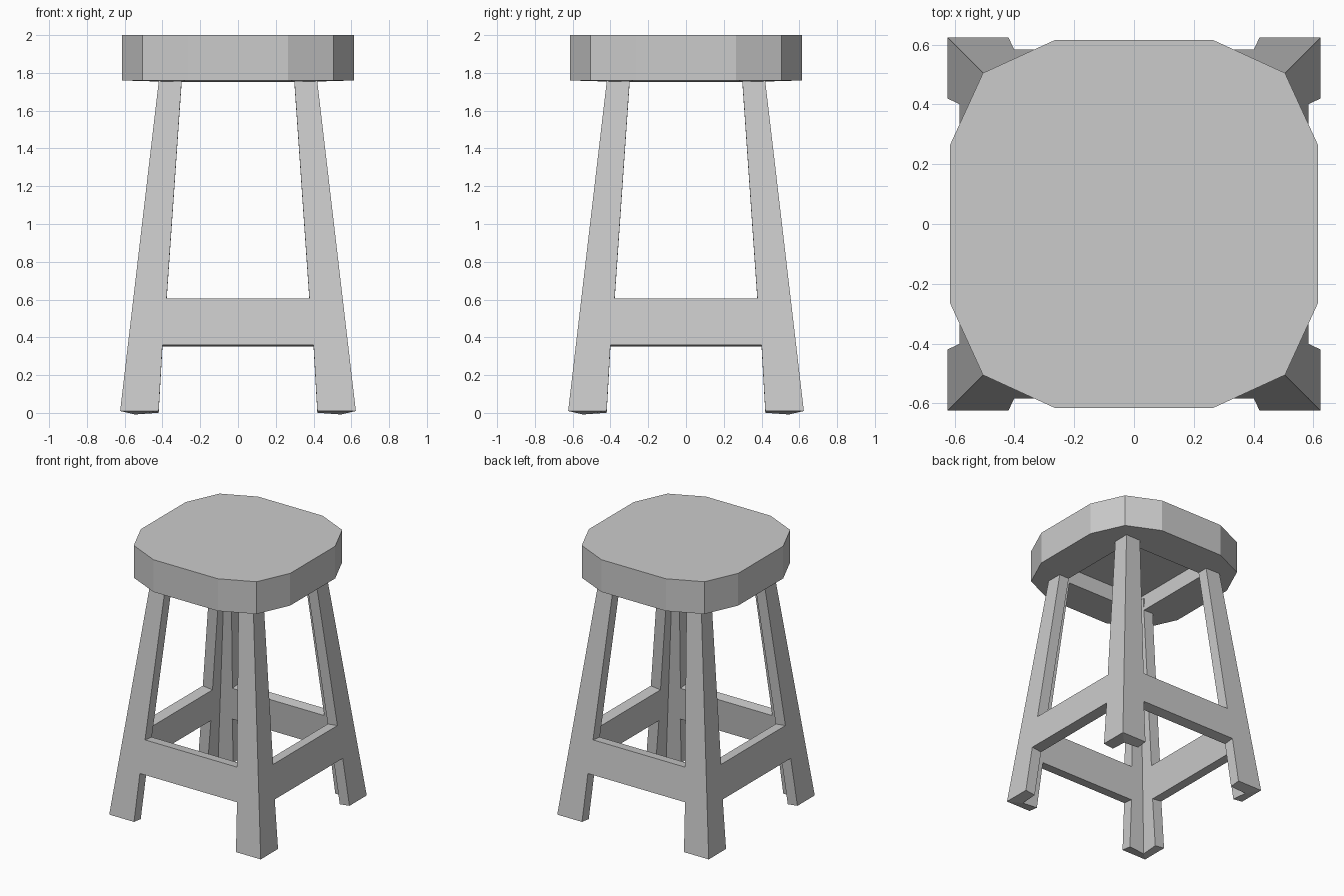
import bpy, bmesh
from mathutils import Matrix, Vector
from math import radians

cube = bpy.data.objects.get("Cube")
if cube:
    bpy.data.objects.remove(cube, do_unlink=True)

# Single plain grey
grey = bpy.data.materials.new("plain_grey")
grey.use_nodes = True
GREY = (0.6, 0.6, 0.6, 1)
grey.diffuse_color = GREY
grey.node_tree.nodes["Principled BSDF"].inputs["Base Color"].default_value = GREY


def make_object(name, bm):
    bmesh.ops.recalc_face_normals(bm, faces=bm.faces)
    mesh = bpy.data.meshes.new(name)
    bm.to_mesh(mesh)
    bm.free()
    mesh.materials.append(grey)
    obj = bpy.data.objects.new(name, mesh)
    bpy.context.collection.objects.link(obj)
    return obj


# Frame: four tapered panels (leg halves plus a rail), thickened inwards
def half_width(z):
    return 0.625 - 0.117 * z


levels = [(0.01, 0.42), (0.36, 0.40), (0.605, 0.378), (1.85, 0.292)]  # height, opening
bm = bmesh.new()
for side in range(4):
    turn = Matrix.Rotation(radians(90 * side), 3, 'Z')
    rows = []
    for z, gap in levels:
        w = half_width(z)
        rows.append([bm.verts.new(turn @ Vector((x, -w, z))) for x in (-w, -gap, gap, w)])
    for i in range(3):
        for j in range(3):
            if j == 1 and i != 1:
                continue  # open space above and below the rail
            bm.faces.new((rows[i][j], rows[i][j + 1], rows[i + 1][j + 1], rows[i + 1][j]))
bmesh.ops.remove_doubles(bm, verts=bm.verts, dist=0.001)
frame = make_object("legs_and_rails", bm)
solid = frame.modifiers.new("thickness", 'SOLIDIFY')
solid.thickness = 0.08
solid.offset = -1
solid.use_even_offset = True

# Seat: twelve-sided slab with a square recess underneath
bm = bmesh.new()
corner = [(0.615, 0.265), (0.505, 0.505), (0.265, 0.615)]
outline = []
for side in range(4):
    turn = Matrix.Rotation(radians(90 * side), 3, 'Z')
    outline += [turn @ Vector((x, y, 1.76)) for x, y in corner]
low = [bm.verts.new(p) for p in outline]
high = [bm.verts.new((p.x, p.y, 2.0)) for p in outline]
bm.faces.new(high)
for i in range(12):
    k = (i + 1) % 12
    bm.faces.new((low[i], low[k], high[k], high[i]))
r = 0.34
square = [(r, r), (-r, r), (-r, -r), (r, -r)]
rim = [bm.verts.new((x, y, 1.752)) for x, y in square]
roof = [bm.verts.new((x, y, 1.87)) for x, y in square]
bm.faces.new(roof)
for i in range(4):
    k = (i + 1) % 4
    bm.faces.new((rim[i], rim[k], roof[k], roof[i]))
    # underside: corner fan, then the straight edge to the next corner
    a, b, c, d = (low[(3 * i + n) % 12] for n in range(4))
    bm.faces.new((rim[i], a, b))
    bm.faces.new((rim[i], b, c))
    bm.faces.new((rim[i], c, d, rim[k]))
make_object("seat", bm)
